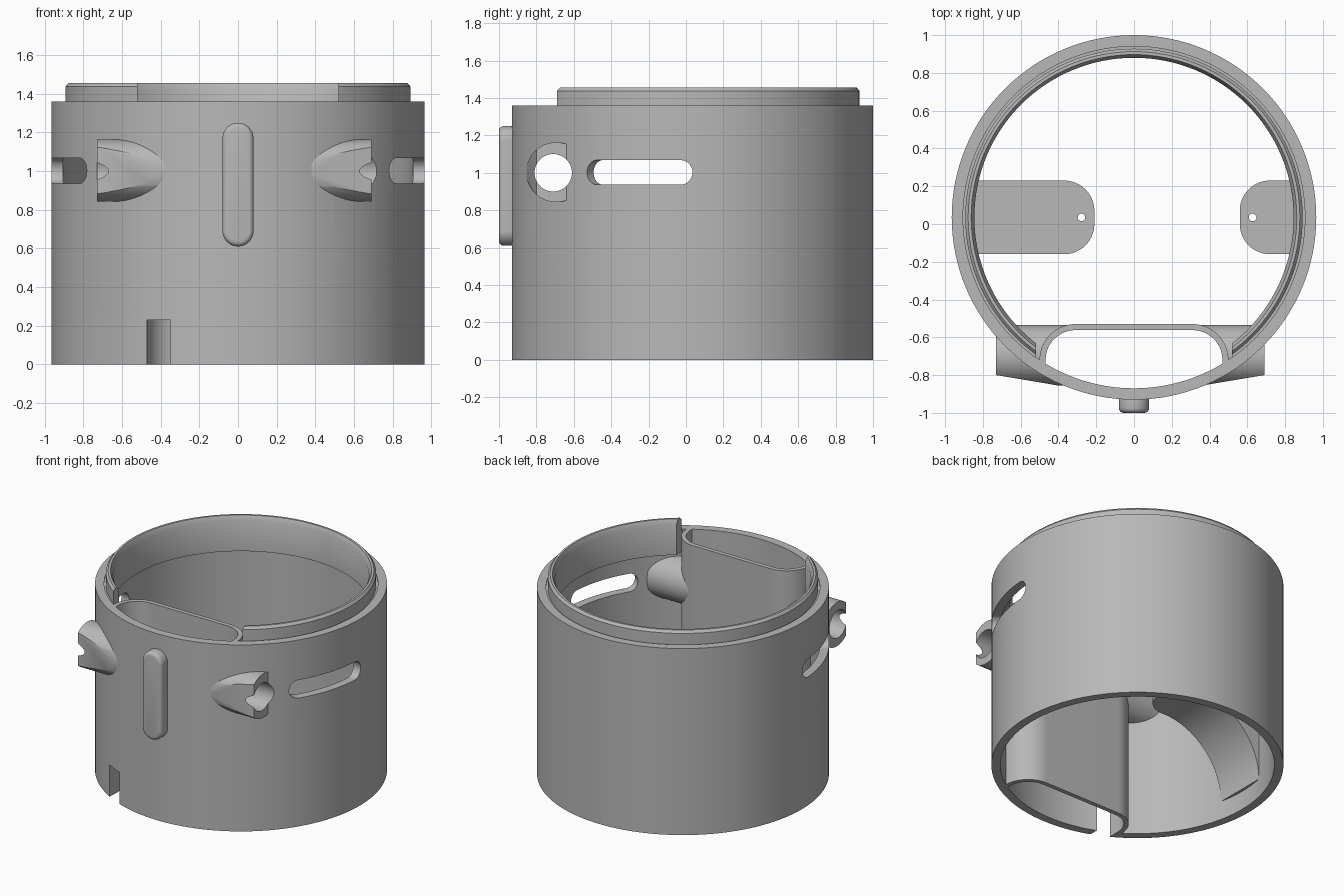
import bpy, bmesh
from math import sin, cos, pi, radians, sqrt
from mathutils import Vector

if "Cube" in bpy.data.objects:
    bpy.data.objects.remove(bpy.data.objects["Cube"], do_unlink=True)

grey = bpy.data.materials.new("plain_grey")
grey.use_nodes = True
colour = (0.48, 0.48, 0.48, 1)
grey.diffuse_color = colour
grey.node_tree.nodes["Principled BSDF"].inputs["Base Color"].default_value = colour

CY = 0.035            # y of the drum axis
R_OUT, R_IN = 0.965, 0.905
TOP = 1.36
SEG = 128


def loft(name, sections, closed=False):
    """Skin a list of equal-length point loops, capped unless closed."""
    bm = bmesh.new()
    rows = [[bm.verts.new(p) for p in s] for s in sections]
    n = len(rows[0])
    pairs = list(zip(rows, rows[1:])) + ([(rows[-1], rows[0])] if closed else [])
    for a, b in pairs:
        for i in range(n):
            j = (i + 1) % n
            bm.faces.new((a[i], a[j], b[j], b[i]))
    if not closed:
        bm.faces.new(rows[0])
        bm.faces.new(rows[-1])
    bmesh.ops.recalc_face_normals(bm, faces=bm.faces)
    mesh = bpy.data.meshes.new(name)
    bm.to_mesh(mesh)
    bm.free()
    mesh.materials.append(grey)
    ob = bpy.data.objects.new(name, mesh)
    bpy.context.collection.objects.link(ob)
    return ob


def prism(name, pts, axis, lo, hi):
    """Extrude a 2D outline along the given axis."""
    place = {"x": lambda p, t: (t, *p),
             "y": lambda p, t: (p[0], t, p[1]),
             "z": lambda p, t: (*p, t)}[axis]
    return loft(name, [[place(p, t) for p in pts] for t in (lo, hi)])


def lathe(name, profile):
    rings = []
    for k in range(SEG):
        a = 2 * pi * k / SEG
        rings.append([(r * cos(a), CY + r * sin(a), z) for r, z in profile])
    return loft(name, rings, closed=True)


def arc(cx, cy, r, a0, a1, n=24):
    return [(cx + r * cos(radians(a0 + (a1 - a0) * i / n)),
             cy + r * sin(radians(a0 + (a1 - a0) * i / n))) for i in range(n + 1)]


def circle(cx, cy, r, n=64):
    return arc(cx, cy, r, 0, 360, n)[:-1]


def rect(x0, y0, x1, y1):
    return [(x0, y0), (x1, y0), (x1, y1), (x0, y1)]


def apply(ob, kind, **settings):
    mod = ob.modifiers.new(kind, kind)
    for key, value in settings.items():
        setattr(mod, key, value)
    bpy.context.view_layer.objects.active = ob
    bpy.ops.object.modifier_apply(modifier=mod.name)


def boolean(ob, cutter, operation="DIFFERENCE"):
    apply(ob, "BOOLEAN", operation=operation, solver="EXACT", object=cutter)


# Drum wall
drum = lathe("drum_wall", [(R_IN, 0), (R_OUT, 0), (R_OUT, TOP), (R_IN, TOP)])

# Raised lip ring, open at the front
lip = lathe("lip_ring", [(0.91, 1.2), (0.91, 1.35), (0.893, 1.35), (0.893, 1.437),
                         (0.878, 1.455), (0.862, 1.455), (0.845, 1.42), (0.845, 1.2)])
gap = prism("lip_gap_cutter", rect(-0.52, -1.2, 0.52, -0.2), "z", 1, 2)
boolean(lip, gap)

# Curved slots through both sides of the drum
cutters = [gap]
for side in (1, -1):
    sections = []
    span, end, steps = radians(35.8), 0.068, 40
    for i in range(steps + 1):
        t = span * (0.5 - 0.5 * cos(pi * (0.01 + 0.98 * i / steps)))
        d = min(1, min(t, span - t) / end)
        h = 0.066 * sqrt(1 - (1 - d) ** 2)
        sections.append([(side * r * cos(t), CY - r * sin(t), 1.002 + s * h)
                         for r, s in ((0.85, -1), (1.05, -1), (1.05, 1), (0.85, 1))])
    slot = loft("slot_cutter", sections)
    boolean(drum, slot)
    cutters.append(slot)

# Notch at the bottom edge
notch = prism("notch_cutter", rect(-0.47, -1.1, -0.35, -0.7), "z", -0.1, 0.23)
boolean(drum, notch)
cutters.append(notch)


# Front pocket partition
def pocket_path(r):
    y = -0.72
    return ([(0.31 + r, -0.77)] + arc(0.31, y, r, 0, 90)
            + arc(-0.31, y, r, 90, 180) + [(-0.31 - r, -0.77)])


pocket = prism("pocket_partition", pocket_path(0.19) + pocket_path(0.158)[::-1], "z", 0, TOP)
cavity = prism("cavity_cutter", pocket_path(0.17) + arc(0, CY, 0.935, 239.5, 300.5), "z", -0.1, 1.6)
bore = prism("bore_cutter", circle(-0.71, 1, 0.1), "x", -1.2, 1.2)
boolean(drum, bore)
boolean(pocket, bore)
cutters += [cavity, bore]

# Side sockets with a slanted front and a through bore
sockets = []
for name, side, end in (("left_socket", 1, 0.69), ("right_socket", -1, 0.73)):
    lo, hi = sorted((side * 0.32, side * end))
    socket = prism(name, circle(-0.695, 1.003, 0.16), "x", lo, hi)
    e = end + 0.1
    slant = prism("slant_cutter", [(side * e, -0.783), (side * (end - 0.4), -0.867),
                                   (side * (end - 0.4), -1.1), (side * e, -1.1)], "z", 0.7, 1.3)
    for cutter in (slant, cavity, bore):
        boolean(socket, cutter)
    sockets.append(socket)
    cutters.append(slant)

# Inner shelves on curved gussets
shelves = []
for name, side, tip in (("left_shelf", 1, 0.56), ("right_shelf", -1, 0.21)):
    start = tip + 0.19
    r = 0.884 - start
    under = [(side * x, z) for x, z in arc(start, 0.62 - r, r, 90, 0)]
    side_outline = ([(side * tip, 0.66), (side * tip, 0.62)] + under
                    + [(side * 0.92, 0.62 - r), (side * 0.92, 0.66)])
    shelf = prism(name, side_outline, "y", -0.16, 0.23)
    plan = [(side * x, y) for x, y in
            arc(tip + 0.16, 0.07, 0.16, 90, 180) + arc(tip + 0.16, 0.0, 0.16, 180, 270)
            + [(1, -0.16), (1, 0.23)]]
    trim = prism("shelf_trim", plan, "z", 0, 1)
    hole = prism("hole_cutter", circle(side * (tip + 0.068), CY, 0.02, 24), "z", 0, 1)
    boolean(shelf, trim, "INTERSECT")
    boolean(shelf, hole)
    shelves.append(shelf)
    cutters += [trim, hole]

# Front rib with softened edges
rib = prism("front_rib", arc(0, 1.17, 0.08, 0, 180) + arc(0, 0.69, 0.08, 180, 360), "y", -1.0, -0.9)
apply(rib, "BEVEL", width=0.025, segments=4, limit_method="ANGLE", angle_limit=radians(40))

# Remove cutters and smooth the round surfaces
for cutter in cutters:
    bpy.data.objects.remove(cutter, do_unlink=True)
for ob in [drum, lip, pocket, rib] + sockets + shelves:
    bpy.ops.object.select_all(action="DESELECT")
    ob.select_set(True)
    bpy.context.view_layer.objects.active = ob
    bpy.ops.object.shade_smooth_by_angle(angle=radians(30))
